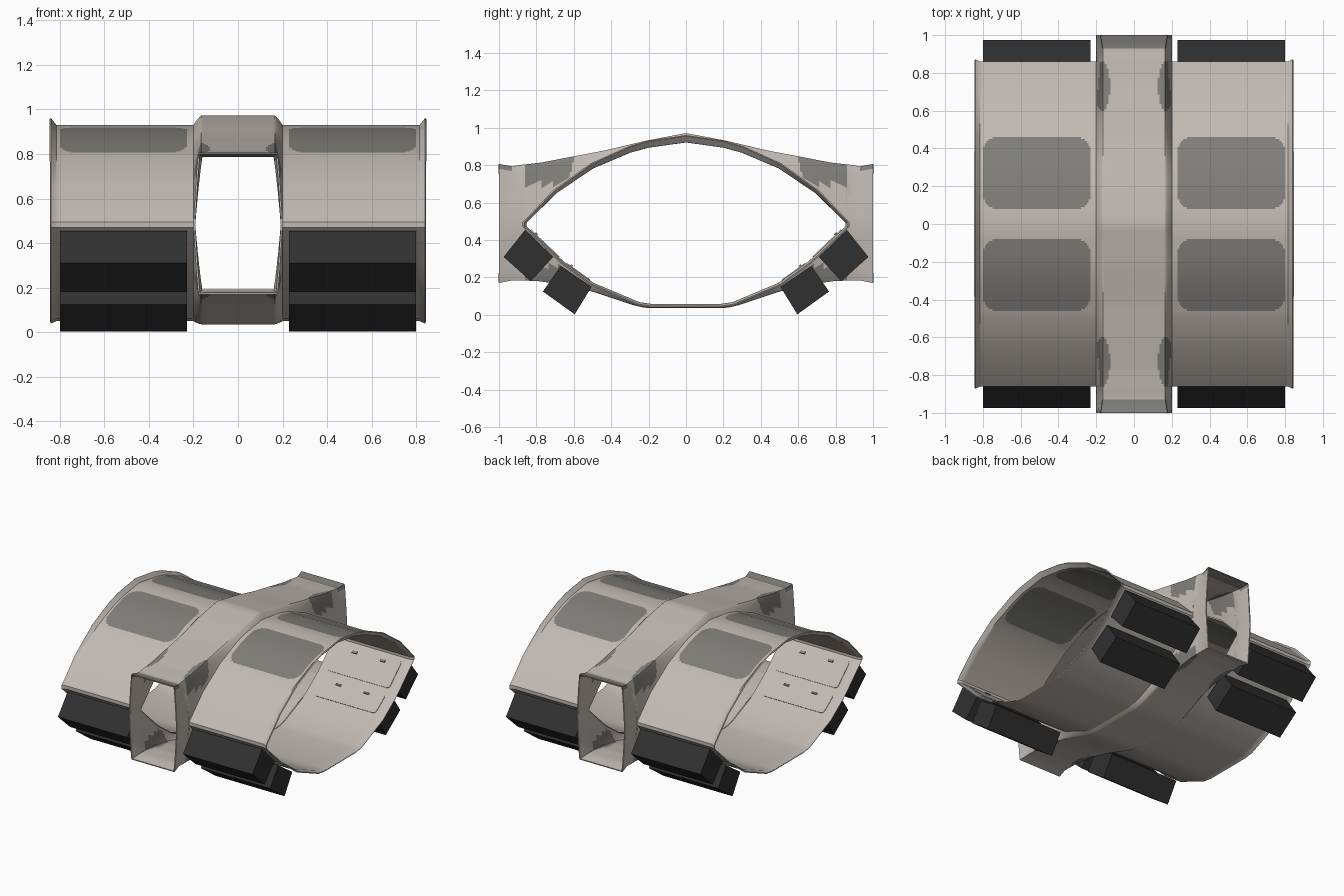
import bpy, bmesh, math
from mathutils import Vector

if "Cube" in bpy.data.objects:
    bpy.data.objects.remove(bpy.data.objects["Cube"])


def material(name, rgb):
    m = bpy.data.materials.new(name)
    m.diffuse_color = (*rgb, 1)
    m.use_nodes = True
    m.node_tree.nodes["Principled BSDF"].inputs["Base Color"].default_value = m.diffuse_color
    return m


BEIGE = material("warm beige panel", (0.54, 0.49, 0.45))
GREY = material("window grey", (0.215, 0.21, 0.195))
BLACK = material("black casing", (0.03, 0.03, 0.03))
MID = 0.482

# half profiles (y, z): main tube above / below, and the raised cross passage
TUBE_TOP = [(0, .93), (.2, .902), (.3, .875), (.5, .79), (.7, .655), (.86, .495)]
TUBE_LOW = [(0, .05), (.18, .05), (.25, .06), (.5, .165), (.66, .28), (.86, .47)]
PORT_TOP = [(0, .972), (.22, .93), (.43, .88), (.6, .848), (.77, .815), (.9, .80),
            (.93, .794), (1, .807)]
PORT_LOW = [(0, .036), (.2, .036), (.26, .045), (.5, .125), (.65, .16), (.8, .182),
            (.93, .184), (1, .17)]


def interp(pts, y):
    for (a, za), (b, zb) in zip(pts, pts[1:]):
        if y <= b:
            return za + (zb - za) * (y - a) / (b - a)
    return pts[-1][1]


def finish(bm, name, mats, thickness=0):
    me = bpy.data.meshes.new(name)
    bm.to_mesh(me)
    bm.free()
    for m in mats:
        me.materials.append(m)
    ob = bpy.data.objects.new(name, me)
    bpy.context.collection.objects.link(ob)
    bpy.ops.object.select_all(action='DESELECT')
    ob.select_set(True)
    bpy.context.view_layer.objects.active = ob
    if thickness:
        mod = ob.modifiers.new("wall", 'SOLIDIFY')
        mod.thickness = thickness
        mod.offset = -1
        bpy.ops.object.modifier_apply(modifier=mod.name)
    bpy.ops.object.shade_smooth_by_angle(angle=math.radians(30))
    return ob


def loft(bm, rows, closed, outward, colour):
    """Skin rows of points; face each quad outward and colour it by a rule."""
    vr = [[bm.verts.new(p) for p in r] for r in rows]
    n = len(rows[0])
    for r0, r1 in zip(vr, vr[1:]):
        for i in range(n if closed else n - 1):
            j = (i + 1) % n
            f = bm.faces.new((r0[i], r0[j], r1[j], r1[i]))
            f.normal_update()
            c = f.calc_center_median()
            if f.normal.dot(outward(c)) < 0:
                f.normal_flip()
            f.material_index = int(colour(c))


def in_round_rect(u, v, u0, u1, v0, v1, r):
    du = max(u0 + r - u, u - u1 + r, 0)
    dv = max(v0 + r - v, v - v1 + r, 0)
    return math.hypot(du, dv) < r


def fine(a, b, n):
    return [a + (b - a) * i / n for i in range(n + 1)]


# main tube halves with windows and flared end
def tube_window(c):
    return c.z > .6 and in_round_rect(abs(c.x), abs(c.y), .23, .80, .08, .46, .075)


ys = sorted({round(v, 4) for v in fine(.08, .16, 8) + fine(.38, .46, 8)
             + [p[0] for p in TUBE_TOP] if v > 0})
half_top = [(y, interp(TUBE_TOP, y)) for y in ys]
ring = [(y, z) for y, z in reversed(half_top)] + [(0, .93)] + [(-y, z) for y, z in half_top]
ring += [(-y, z) for y, z in reversed(TUBE_LOW[1:])] + TUBE_LOW[1:]
stations = [.2] + fine(.23, .31, 8) + fine(.72, .80, 8) + [.815, .84]
for s, side in ((1, "right"), (-1, "left")):
    rows = []
    for x in stations:
        e = x > .83
        rows.append([(s * x, y * (1.015 if e else 1),
                      MID + (z - MID) * ((1.07 if z > MID else 1.025) if e else 1))
                     for y, z in ring])
    bm = bmesh.new()
    loft(bm, rows, True, lambda c: Vector((0, c.y, c.z - MID)), tube_window)
    finish(bm, side + "_tube", [BEIGE, GREY], .008)


# raised cross passage: roof and floor, running out to a port on each side
def port_patch(c):
    lip = abs(c.y) > .93 and c.z > .77
    spot = ((abs(c.x) - .168) / .04) ** 2 + ((abs(c.y) - .73) / .13) ** 2 < 1
    return lip or (spot and abs(c.z - MID) > .22)


pys = sorted({round(v, 4) for v in fine(0, .56, 14) + fine(.56, .86, 24)
              + [.861, .9, .93, .965, 1]})
pys = [-y for y in reversed(pys[1:])] + pys
bm = bmesh.new()
for port, tube in ((PORT_TOP, TUBE_TOP), (PORT_LOW, TUBE_LOW)):
    rows = []
    for y in pys:
        a = abs(y)
        top = interp(port, a)
        base = interp(tube, a) if a <= .8605 else MID
        cx = .165 + (.012 * (a - .93) / .07 if a > .93 else 0)
        half = [(x, top) for x in (.125, .135, .145, .155)]
        half += [(cx + (.2 - cx) * t ** .75, top + (base - top) * t)
                 for t in (0, .08, .16, .25, .4, .6, .8, 1)]
        rows.append([(-x, y, z) for x, z in reversed(half)] + [(x, y, z) for x, z in half])
    loft(bm, rows, False, lambda c: Vector((c.x, 0, (c.z - MID) * .6)), port_patch)
bmesh.ops.remove_doubles(bm, verts=bm.verts, dist=.0005)
finish(bm, "cross_passage", [BEIGE, GREY], .008)


def prism(name, pts, x0, x1, mat, corner=0):
    """Extrude a (y, z) quad along x; corner rounds the short edges."""
    bm = bmesh.new()
    a = [bm.verts.new((x0, y, z)) for y, z in pts]
    b = [bm.verts.new((x1, y, z)) for y, z in pts]
    bm.faces.new(a)
    bm.faces.new(b[::-1])
    for i in range(4):
        j = (i + 1) % 4
        bm.faces.new((a[j], a[i], b[i], b[j]))
    if corner:
        short = [e for e in bm.edges if e.calc_length() < .01]
        bmesh.ops.bevel(bm, geom=short, offset=corner, segments=3, profile=.5, affect='EDGES')
    bmesh.ops.recalc_face_normals(bm, faces=bm.faces)
    return finish(bm, name, [mat])


def plate(a, b, t0, t1, h0, h1):
    """Thin quad lying on the inner side of the wall from a to b."""
    a, b = Vector(a), Vector(b)
    d = b - a
    n = Vector((-d.y, d.x)).normalized()
    return [a + d * t0 + n * h0, a + d * t1 + n * h0, a + d * t1 + n * h1, a + d * t0 + n * h1]


# storage boxes under the tube, with inner lids and handles
BOXES = [[(.86, .455), (.71, .31), (.83, .18), (.975, .31)],
         [(.67, .262), (.505, .15), (.595, .003), (.765, .125)]]
WALLS = [((.66, .28), (.86, .47)), ((.5, .165), (.66, .28))]
for sx in (1, -1):
    for sy in (1, -1):
        def put(name, pts, x0, x1, mat, corner=0):
            prism(name, [(sy * p[0], p[1]) for p in pts], sx * x0, sx * x1, mat, corner)

        for box, (a, b) in zip(BOXES, WALLS):
            put("storage_box", box, .23, .80, BLACK)
            put("box_lid", plate(a, b, .12, .88, .006, .012), .26, .77, BEIGE, .022)
            for hx in (.38, .61):
                put("lid_handle", plate(a, b, .72, .78, .011, .02), hx, hx + .04, GREY)
